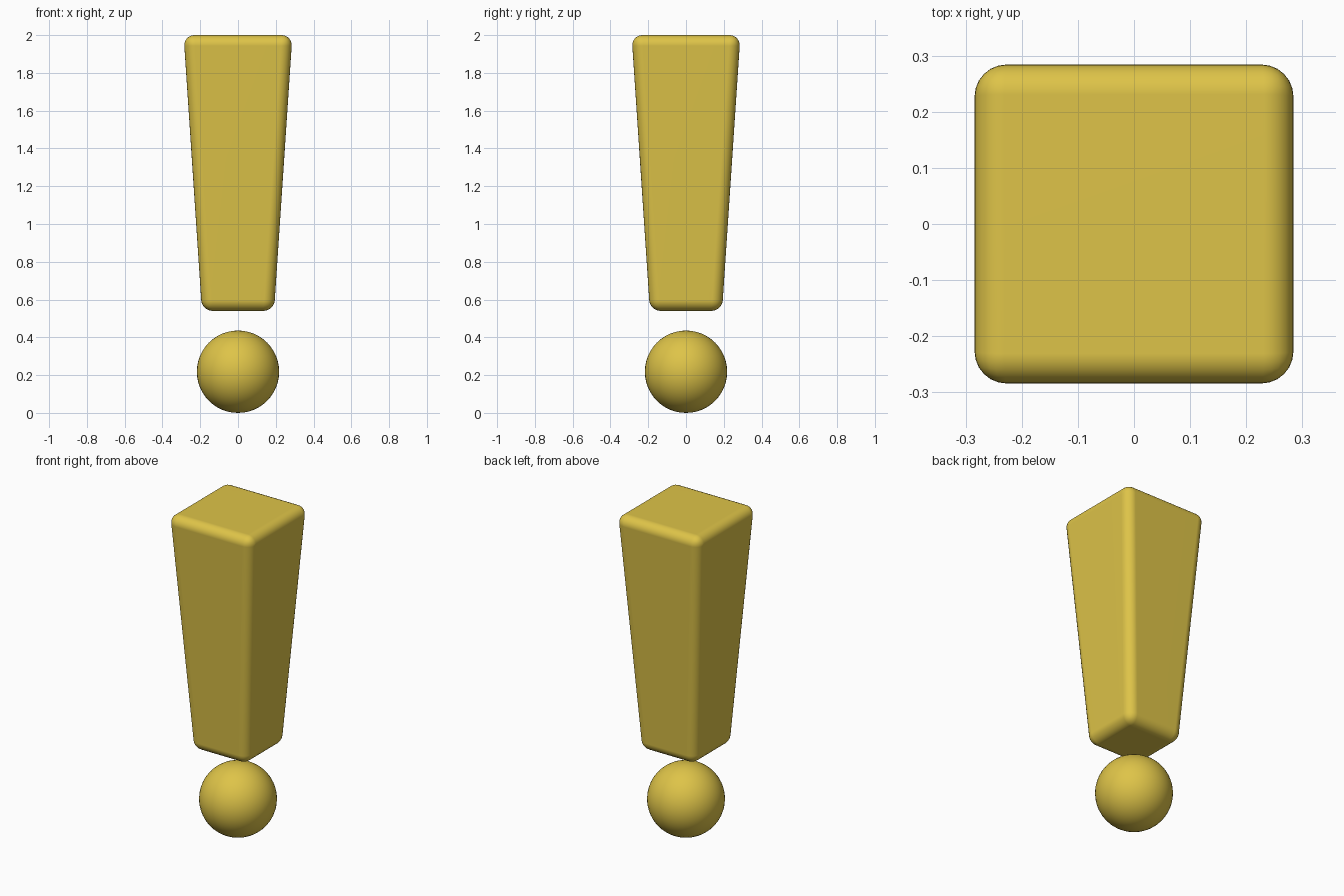
import bpy

cube = bpy.data.objects.get("Cube")
if cube:
    bpy.data.objects.remove(cube, do_unlink=True)

TOP, BOTTOM = 2.0, 0.54
HALF_TOP, HALF_BOTTOM = 0.288, 0.191
DOT_RADIUS = 0.218

gold = bpy.data.materials.new("gold yellow")
gold.use_nodes = True
colour = (0.73, 0.55, 0.065, 1)
gold.diffuse_color = colour
gold.node_tree.nodes["Principled BSDF"].inputs["Base Color"].default_value = colour


def finish(name):
    """Name the active object and give it the shared material."""
    obj = bpy.context.object
    obj.name = name
    obj.data.materials.append(gold)
    return obj


# Tapered square stroke with rounded edges
bpy.ops.mesh.primitive_cube_add(size=2)
stroke = finish("tapered_stroke")
for v in stroke.data.vertices:
    upper = v.co.z > 0
    half = HALF_TOP if upper else HALF_BOTTOM
    v.co.x *= half
    v.co.y *= half
    v.co.z = TOP if upper else BOTTOM
bevel = stroke.modifiers.new("rounded edges", "BEVEL")
bevel.width = 0.057
bevel.segments = 6
bevel.limit_method = "NONE"
bpy.ops.object.shade_smooth()
normals = stroke.modifiers.new("flat sides", "WEIGHTED_NORMAL")
normals.keep_sharp = True

# Round dot underneath
bpy.ops.mesh.primitive_uv_sphere_add(
    segments=48, ring_count=24, radius=DOT_RADIUS, location=(0, 0, DOT_RADIUS))
finish("round_dot")
bpy.ops.object.shade_smooth()
